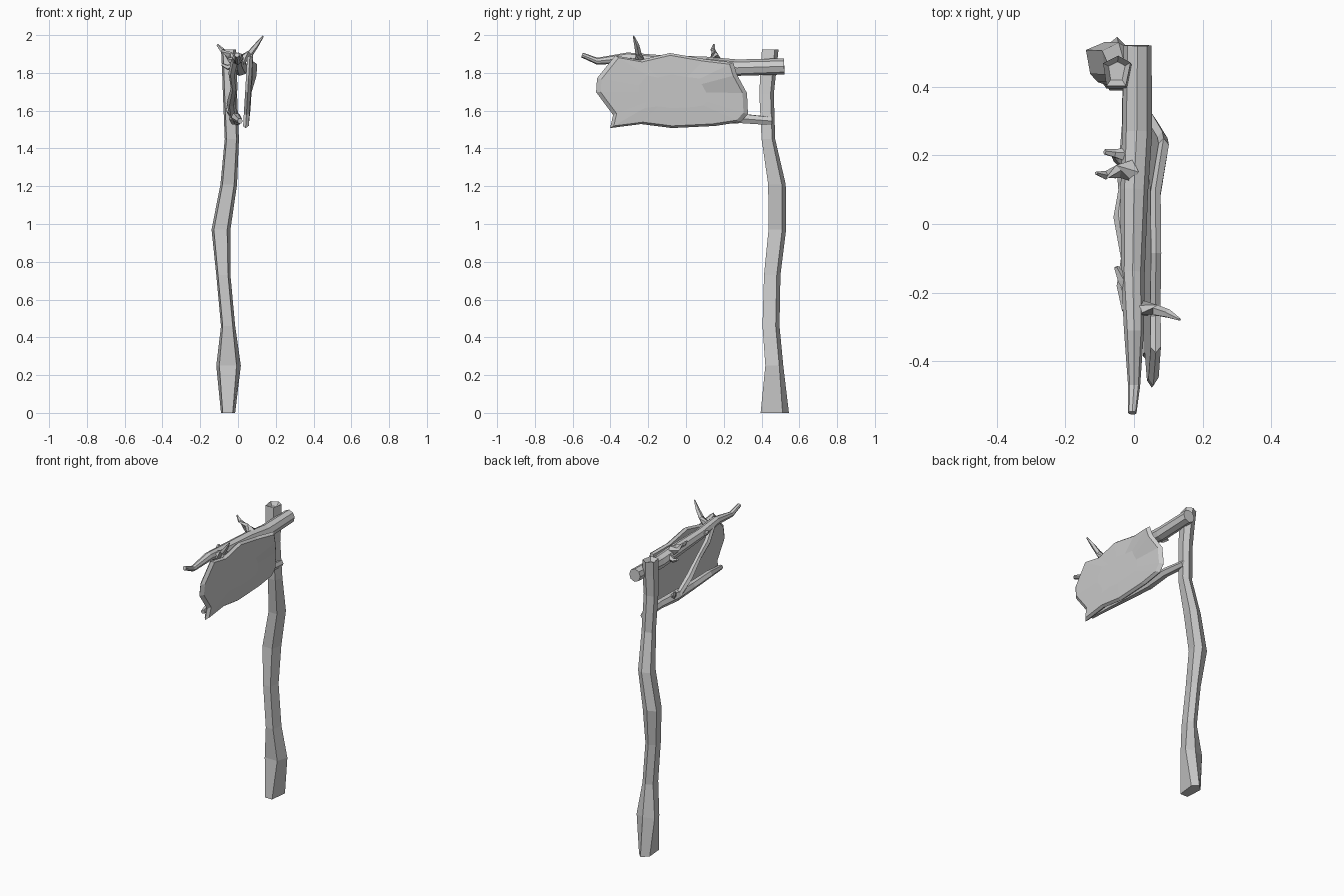
import bpy
import math
import random
from mathutils import Vector

random.seed(4)


def make_object(name, verts, faces):
    mesh = bpy.data.meshes.new(name)
    mesh.from_pydata(verts, [], faces)
    mesh.update()
    import bmesh
    bm = bmesh.new()
    bm.from_mesh(mesh)
    bmesh.ops.recalc_face_normals(bm, faces=bm.faces)
    bm.to_mesh(mesh)
    bm.free()
    obj = bpy.data.objects.new(name, mesh)
    bpy.context.collection.objects.link(obj)
    return obj


def loft(name, rings):
    """Skin a list of equal-length vertex rings and cap both ends."""
    n = len(rings[0])
    verts = [v for ring in rings for v in ring]
    faces = [tuple(range(n)), tuple(range(len(verts) - n, len(verts)))]
    for k in range(len(rings) - 1):
        for i in range(n):
            j = (i + 1) % n
            faces.append((k * n + i, k * n + j, (k + 1) * n + j, (k + 1) * n + i))
    return make_object(name, verts, faces)


def branch(name, path, sides=6, wobble=0.08):
    """Faceted branch along points (x, y, z, radius)."""
    pts = [Vector(p[:3]) for p in path]
    rings = []
    for k, p in enumerate(pts):
        t = (pts[min(k + 1, len(pts) - 1)] - pts[max(k - 1, 0)]).normalized()
        ref = Vector((1, 0, 0)) if abs(t.x) < 0.75 else Vector((0, 1, 0))
        u = (ref - t * ref.dot(t)).normalized()
        v = t.cross(u)
        ring = []
        for i in range(sides):
            a = 2 * math.pi * i / sides
            r = path[k][3] * (1 + random.uniform(-wobble, wobble))
            ring.append(p + (u * math.cos(a) + v * math.sin(a)) * r)
        rings.append(ring)
    return loft(name, rings)


# Crooked five-sided post: z, x range, y range of each ring
post_levels = [
    (0.00, -0.09, -0.015, 0.395, 0.545),
    (0.25, -0.115, 0.015, 0.420, 0.515),
    (0.46, -0.09, -0.015, 0.405, 0.495),
    (0.73, -0.115, -0.04, 0.413, 0.500),
    (0.97, -0.14, -0.04, 0.437, 0.530),
    (1.21, -0.093, -0.005, 0.435, 0.528),
    (1.45, -0.07, 0.005, 0.400, 0.472),
    (1.69, -0.08, -0.005, 0.388, 0.465),
    (1.83, -0.085, -0.005, 0.395, 0.480),
    (1.925, -0.09, -0.01, 0.402, 0.490),
]
profile = [(-0.75, -1), (0.65, -1), (1, 0.55), (0.1, 1), (-1, 0.5)]
post_rings = []
for z, x0, x1, y0, y1 in post_levels:
    post_rings.append([((x0 + x1) / 2 + px * (x1 - x0) / 2,
                        (y0 + y1) / 2 + py * (y1 - y0) / 2, z) for px, py in profile])
# Hollowed top end
top = [Vector(v) for v in post_rings[-1]]
mid = sum(top, Vector()) / len(top)
post_rings.append([mid + (v - mid) * 0.6 - Vector((0, 0, 0.025)) for v in top])
loft("post", post_rings)

# Horizontal branches carrying the board
branch("upper_beam", [
    (0.010, 0.52, 1.835, 0.042), (0.008, 0.27, 1.827, 0.044), (0.000, 0.10, 1.845, 0.040),
    (-0.004, -0.14, 1.860, 0.034), (0.000, -0.31, 1.880, 0.028),
    (0.000, -0.47, 1.862, 0.018), (-0.005, -0.55, 1.895, 0.013)], 8, 0.05)
branch("lower_beam", [
    (-0.010, 0.455, 1.545, 0.024), (-0.008, 0.29, 1.558, 0.029), (-0.015, 0.13, 1.555, 0.034),
    (-0.005, -0.05, 1.550, 0.026), (-0.012, -0.22, 1.565, 0.024), (0.010, -0.38, 1.545, 0.015)])

# Diagonal strut behind the board
branch("strut", [
    (-0.015, -0.25, 1.87, 0.022), (-0.030, -0.18, 1.80, 0.022), (-0.020, -0.10, 1.72, 0.019),
    (-0.035, 0.02, 1.64, 0.023), (-0.020, 0.13, 1.54, 0.020)])

# Twigs and broken stubs
branch("front_twig", [(0.02, -0.245, 1.87, 0.026), (0.065, -0.252, 1.905, 0.018),
                      (0.10, -0.262, 1.95, 0.013), (0.133, -0.278, 1.995, 0.004)], 5)
branch("back_twig", [(-0.01, 0.155, 1.86, 0.034), (-0.05, 0.15, 1.895, 0.020),
                     (-0.085, 0.142, 1.92, 0.013), (-0.110, 0.148, 1.95, 0.005)], 5)
branch("side_stub", [(-0.02, 0.20, 1.84, 0.022), (-0.055, 0.205, 1.83, 0.014),
                     (-0.085, 0.21, 1.845, 0.008)], 5)
branch("knot", [(-0.015, -0.18, 1.86, 0.022), (-0.035, -0.16, 1.865, 0.016),
                (-0.052, -0.125, 1.875, 0.007)], 5)
branch("lower_stub", [(-0.02, 0.17, 1.56, 0.02), (-0.05, 0.19, 1.60, 0.013),
                      (-0.06, 0.20, 1.625, 0.006)], 5)

# Weathered plank board, outline in (y, z)
outline = [(-0.375, 1.892), (-0.243, 1.868), (-0.085, 1.905), (0.10, 1.873), (0.25, 1.855),
           (0.27, 1.79), (0.323, 1.693), (0.328, 1.582), (0.29, 1.54), (0.153, 1.519),
           (-0.074, 1.508), (-0.238, 1.529), (-0.402, 1.508), (-0.386, 1.577),
           (-0.476, 1.698), (-0.471, 1.772)]


def board_ring(offset, scale):
    ring = []
    for y, z in outline:
        y, z = -0.07 + (y + 0.07) * scale, 1.70 + (z - 1.70) * scale
        curl = 0.025 if y > 0.18 and z > 1.75 else 0.0
        ring.append((0.035 + (z - 1.52) * 0.06 + offset + curl, y, z))
    return ring


loft("board", [board_ring(-0.008, 0.95), board_ring(0.006, 1.0),
               board_ring(0.022, 0.94), board_ring(0.026, 0.45)])
